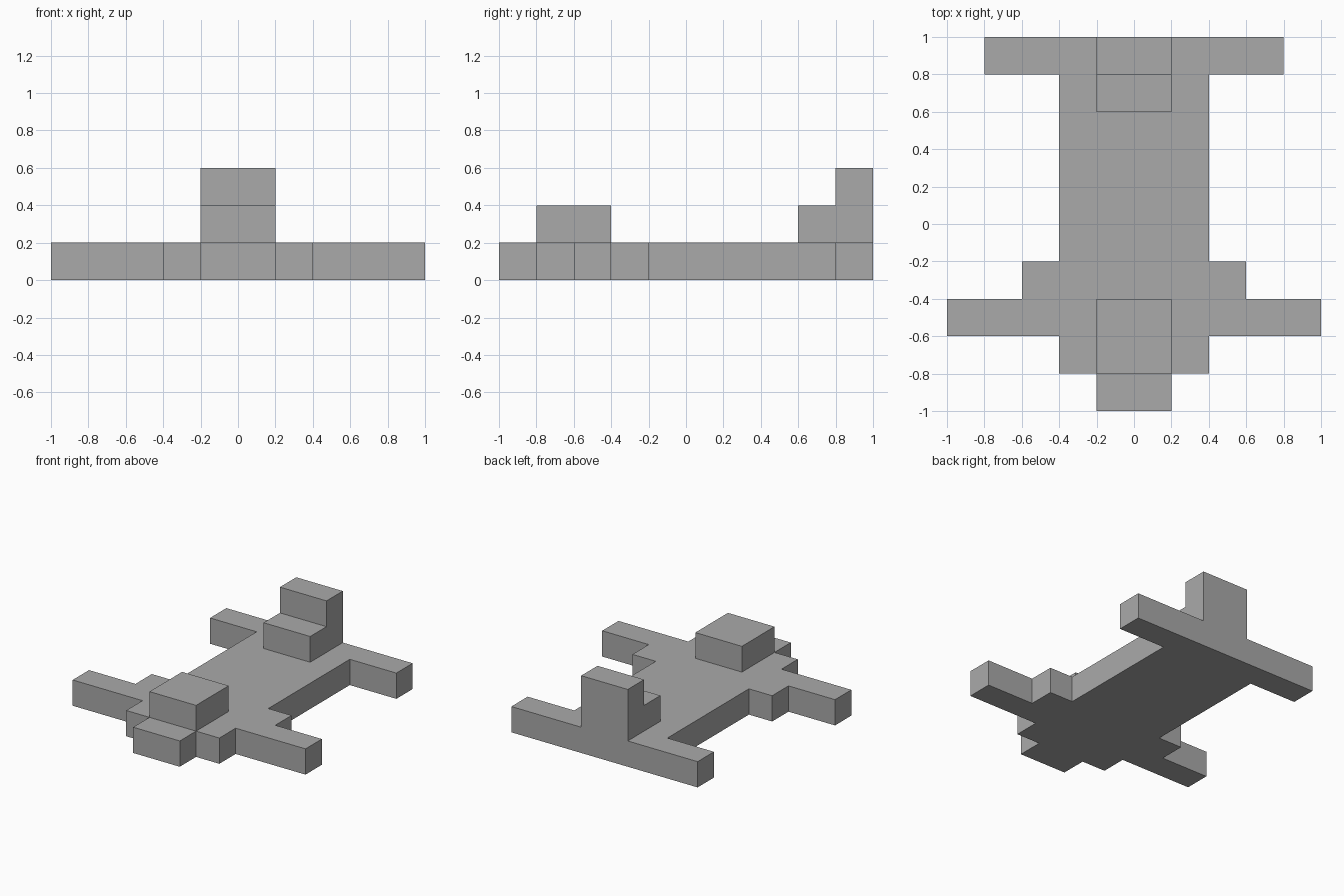
import bpy
import bmesh
from mathutils import Vector

# Remove the default cube
cube = bpy.data.objects.get("Cube")
if cube:
    bpy.data.objects.remove(cube)

U = 0.2  # block unit; all profiles below are counted in blocks

# Single hull colour
grey = bpy.data.materials.new("hull_grey")
grey.use_nodes = True
colour = (0.4, 0.4, 0.4, 1)
grey.diffuse_color = colour
grey.node_tree.nodes["Principled BSDF"].inputs["Base Color"].default_value = colour


def extrude_profile(name, points, direction):
    """Extrude a closed profile of block coordinates along a direction."""
    bm = bmesh.new()
    face = bm.faces.new([bm.verts.new(Vector(p) * U) for p in points])
    result = bmesh.ops.extrude_face_region(bm, geom=[face])
    moved = [v for v in result["geom"] if isinstance(v, bmesh.types.BMVert)]
    bmesh.ops.translate(bm, verts=moved, vec=Vector(direction) * U)
    bmesh.ops.recalc_face_normals(bm, faces=bm.faces)
    mesh = bpy.data.meshes.new(name)
    bm.to_mesh(mesh)
    bm.free()
    mesh.materials.append(grey)
    obj = bpy.data.objects.new(name, mesh)
    bpy.context.collection.objects.link(obj)
    return obj


# Flat hull: nose, front wings, wing roots, fuselage and tail wings
half = [(1, -5), (1, -4), (2, -4), (2, -3), (5, -3), (5, -2), (3, -2),
        (3, -1), (2, -1), (2, 4), (4, 4), (4, 5)]
outline = half + [(-x, y) for x, y in reversed(half)]
extrude_profile("hull", [(x, y, 0) for x, y in outline], (0, 0, 1))

# Cockpit block behind the nose
cockpit = [(-1, -4), (1, -4), (1, -2), (-1, -2)]
extrude_profile("cockpit", [(x, y, 1) for x, y in cockpit], (0, 0, 1))

# Stepped tail fin, a side profile extruded across the width
fin = [(3, 1), (5, 1), (5, 3), (4, 3), (4, 2), (3, 2)]
extrude_profile("tail_fin", [(-1, y, z) for y, z in fin], (2, 0, 0))
